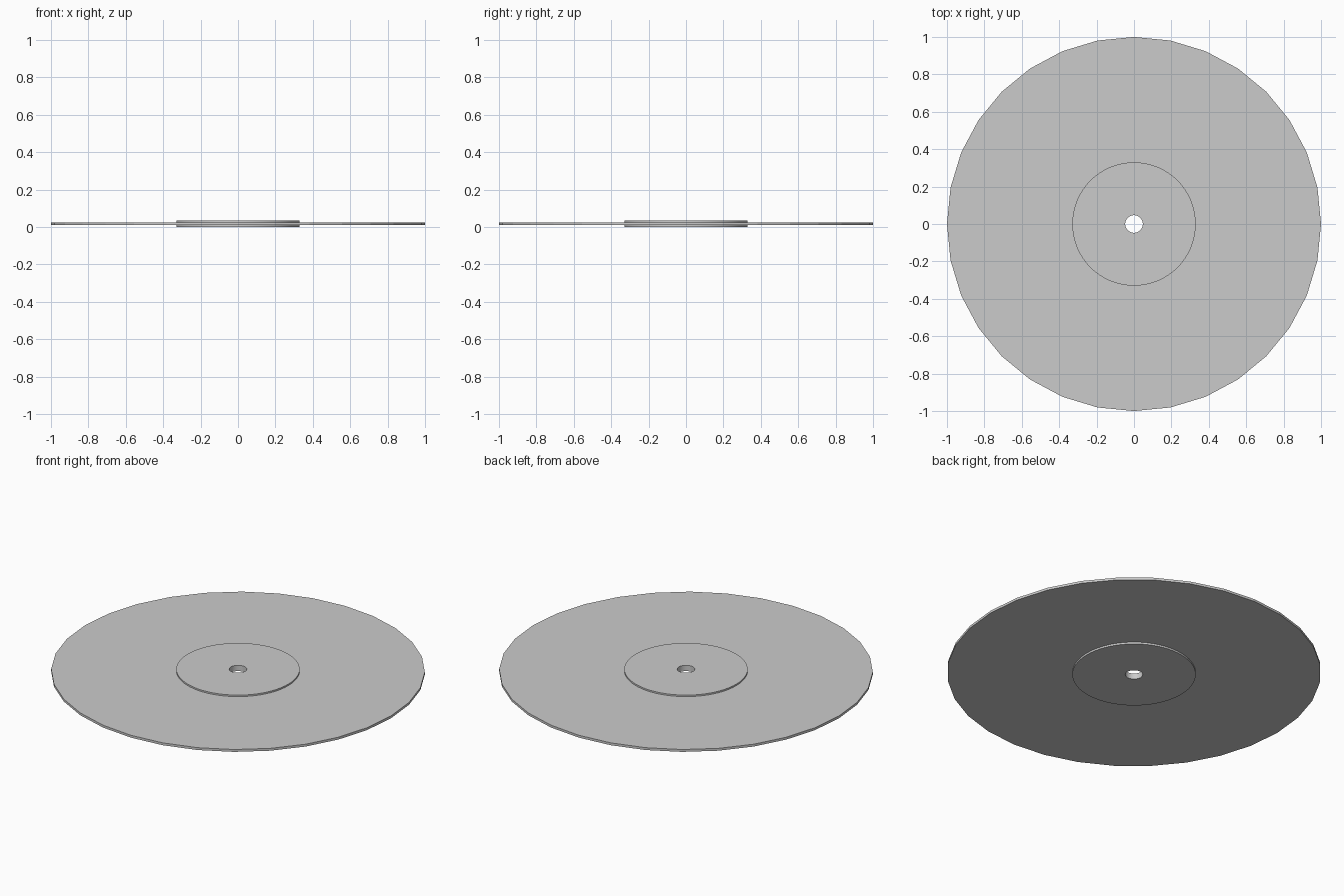
import bpy, bmesh, math

if "Cube" in bpy.data.objects:
    bpy.data.objects.remove(bpy.data.objects["Cube"])


def ring(name, r_in, r_out, z0, z1, sides):
    """Flat washer: a rectangular section swept round the z axis."""
    bm = bmesh.new()
    section = [(r_in, z0), (r_out, z0), (r_out, z1), (r_in, z1)]
    loops = []
    for i in range(sides):
        a = 2 * math.pi * i / sides
        loops.append([bm.verts.new((r * math.cos(a), r * math.sin(a), z))
                      for r, z in section])
    for i in range(sides):
        p, q = loops[i], loops[(i + 1) % sides]
        for j in range(4):
            k = (j + 1) % 4
            bm.faces.new((p[j], q[j], q[k], p[k]))
    bmesh.ops.recalc_face_normals(bm, faces=bm.faces)
    mesh = bpy.data.meshes.new(name)
    bm.to_mesh(mesh)
    bm.free()
    obj = bpy.data.objects.new(name, mesh)
    bpy.context.collection.objects.link(obj)
    return obj


# thin 32-sided record disc, running just under the label rim
ring("record_disc", 0.32, 1.0, 0.011, 0.025, 32)

# raised centre label on both faces, with the spindle hole through it
label = ring("centre_label", 0.047, 0.33, 0.0, 0.034, 64)
bpy.context.view_layer.objects.active = label
label.select_set(True)
bpy.ops.object.shade_smooth_by_angle(angle=math.radians(30))
